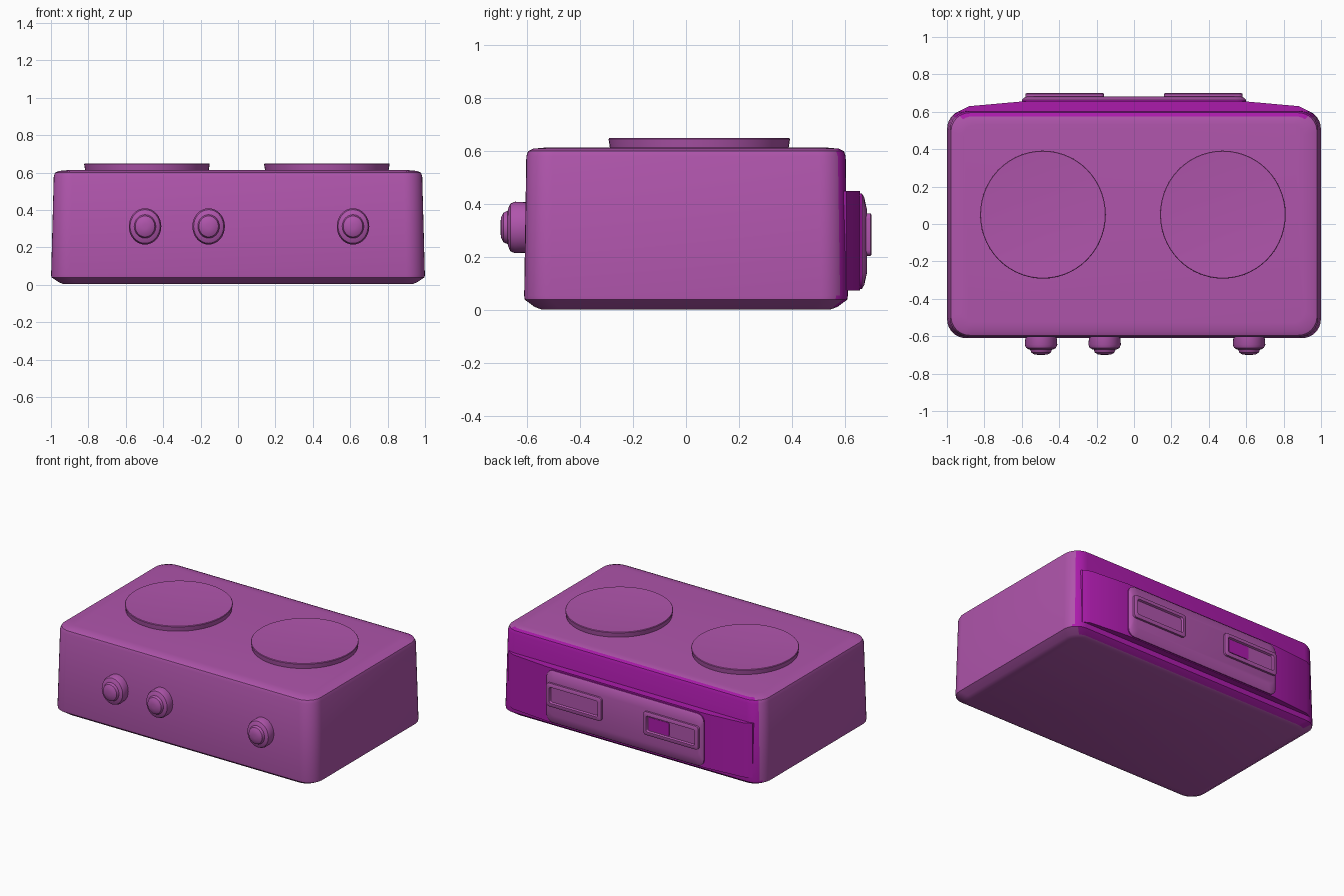
import bpy, bmesh, math
from mathutils import Vector

if "Cube" in bpy.data.objects:
    bpy.data.objects.remove(bpy.data.objects["Cube"])


def material(name, rgb):
    m = bpy.data.materials.new(name)
    m.diffuse_color = (*rgb, 1)
    m.use_nodes = True
    m.node_tree.nodes["Principled BSDF"].inputs["Base Color"].default_value = m.diffuse_color
    return m


PURPLE = material("soft purple", (0.43, 0.09, 0.41))
MAGENTA = material("deep magenta", (0.41, 0.011, 0.41))


def finish(name, bm, rule=None, angle=35):
    bmesh.ops.remove_doubles(bm, verts=bm.verts, dist=1e-5)
    bmesh.ops.recalc_face_normals(bm, faces=bm.faces)
    bm.normal_update()
    if rule:
        for f in bm.faces:
            f.material_index = int(rule(f))
    me = bpy.data.meshes.new(name)
    bm.to_mesh(me)
    bm.free()
    ob = bpy.data.objects.new(name, me)
    bpy.context.collection.objects.link(ob)
    me.materials.append(PURPLE)
    me.materials.append(MAGENTA)
    bpy.ops.object.select_all(action='DESELECT')
    ob.select_set(True)
    bpy.context.view_layer.objects.active = ob
    bpy.ops.object.shade_smooth_by_angle(angle=math.radians(angle))
    return ob


def loft(name, centre, rings, axis='Z', seg=8, rule=None, angle=35):
    """Stack rounded rectangles (t, half_u, half_v, radius) along an axis.
    A radius as large as the half sizes gives an ellipse."""
    bm = bmesh.new()
    loops = []
    for t, hu, hv, r in rings:
        ru, rv = min(r, hu), min(r, hv)
        loop = []
        for c, (su, sv) in enumerate(((1, 1), (-1, 1), (-1, -1), (1, -1))):
            for i in range(seg + 1):
                a = math.pi / 2 * (c + i / seg)
                u = su * (hu - ru) + ru * math.cos(a)
                v = sv * (hv - rv) + rv * math.sin(a)
                p = (u, v, t) if axis == 'Z' else (u, t, v)
                loop.append(bm.verts.new(Vector(centre) + Vector(p)))
        loops.append(loop)
    n = len(loops[0])
    for a, b in zip(loops, loops[1:]):
        for i in range(n):
            j = (i + 1) % n
            bm.faces.new((a[i], a[j], b[j], b[i]))
    bm.faces.new(loops[0])
    bm.faces.new(loops[-1])
    return finish(name, bm, rule, angle)


# Rounded case, slightly wider at the foot, magenta at the back
loft("case", (0, 0, 0), [
    (0.003, 0.93, 0.545, 0.07),
    (0.012, 0.955, 0.57, 0.09),
    (0.04, 0.998, 0.608, 0.10),
    (0.055, 0.999, 0.61, 0.10),
    (0.58, 0.985, 0.602, 0.10),
    (0.60, 0.978, 0.595, 0.10),
    (0.609, 0.955, 0.575, 0.09),
    (0.613, 0.91, 0.53, 0.06)],
    rule=lambda f: f.calc_center_median().y > 0.57)

# Bulging back panel
bm = bmesh.new()
outline = [(0.94, 0.57), (0.93, 0.605), (0.88, 0.63), (0.6, 0.655)]
outline += [(-x, y) for x, y in reversed(outline)]
low = [bm.verts.new((x, y, 0.075)) for x, y in outline]
high = [bm.verts.new((x, y, 0.45)) for x, y in outline]
bm.faces.new(low)
bm.faces.new(high)
for i in range(len(low)):
    j = (i + 1) % len(low)
    bm.faces.new((low[i], low[j], high[j], high[i]))
finish("back_panel", bm, lambda f: True)

# Connector plate on the back with a curved face and magenta rim
loft("connector_plate", (0, 0, 0.26), [
    (0.63, 0.60, 0.18, 0.05),
    (0.663, 0.60, 0.18, 0.05),
    (0.672, 0.592, 0.165, 0.05),
    (0.682, 0.575, 0.12, 0.05)],
    axis='Y', rule=lambda f: f.normal.y < 0.4)

# Two framed sockets
for side, label in ((1, "right"), (-1, "left")):
    loft("socket_" + label, (side * 0.37, 0, 0.285), [
        (0.66, 0.21, 0.08, 0.02),
        (0.696, 0.21, 0.08, 0.02),
        (0.70, 0.203, 0.073, 0.02),
        (0.70, 0.185, 0.055, 0.012),
        (0.687, 0.18, 0.05, 0.012)], axis='Y', seg=4)

# Magenta patch inside one socket
loft("socket_inlay", (-0.275, 0, 0.285), [
    (0.683, 0.08, 0.045, 0.01), (0.69, 0.08, 0.045, 0.01)],
    axis='Y', seg=3, rule=lambda f: True)

# Shallow dished discs on top
for x, label in ((-0.487, "left"), (0.475, "right")):
    loft("top_disc_" + label, (x, 0.05, 0), [
        (0.60, 0.328, 0.335, 1),
        (0.645, 0.336, 0.342, 1),
        (0.649, 0.333, 0.339, 1),
        (0.645, 0.26, 0.26, 1),
        (0.641, 0.12, 0.12, 1),
        (0.640, 0.03, 0.03, 1)], seg=14)

# Domed knobs on the front
for i, x in enumerate((-0.497, -0.157, 0.615)):
    loft(f"front_knob_{i + 1}", (x, 0, 0.312), [
        (-0.59, 0.082, 0.095, 1),
        (-0.645, 0.087, 0.097, 1),
        (-0.662, 0.080, 0.090, 1),
        (-0.670, 0.066, 0.072, 1),
        (-0.672, 0.058, 0.063, 1),
        (-0.688, 0.052, 0.056, 1),
        (-0.697, 0.036, 0.038, 1),
        (-0.70, 0.014, 0.015, 1)], axis='Y', seg=8)
